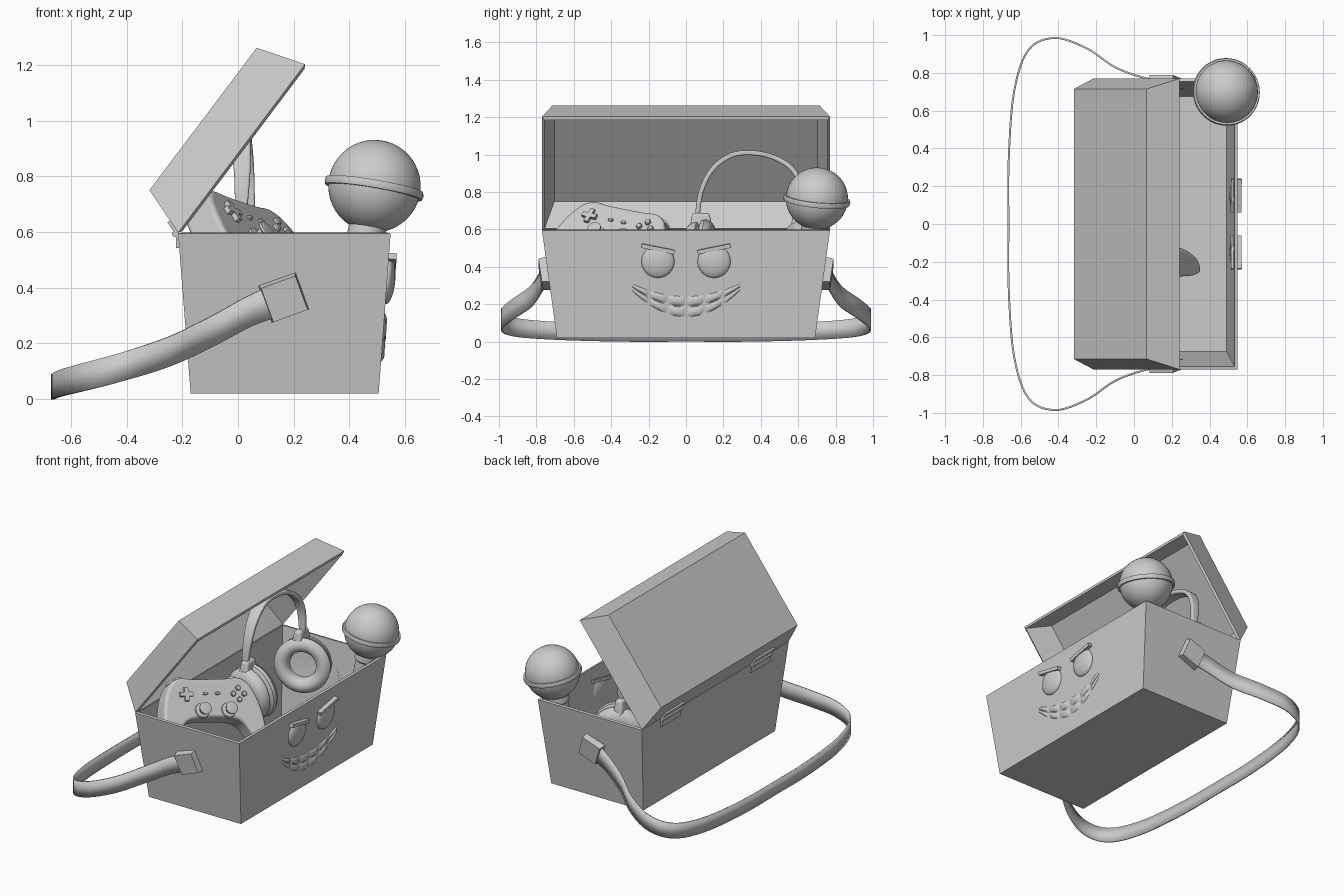
import bpy, bmesh, math
from mathutils import Matrix, Vector

cube = bpy.data.objects.get("Cube")
if cube:
    bpy.data.objects.remove(cube, do_unlink=True)

grey = bpy.data.materials.new("plain_grey")
grey.use_nodes = True
grey.diffuse_color = (0.6, 0.6, 0.6, 1)
grey.node_tree.nodes["Principled BSDF"].inputs["Base Color"].default_value = (0.6, 0.6, 0.6, 1)


def finish(name, bm, matrix=None, smooth=False, bevel=0, solid=0, offset=-1):
    bmesh.ops.recalc_face_normals(bm, faces=bm.faces)
    mesh = bpy.data.meshes.new(name)
    bm.to_mesh(mesh)
    bm.free()
    ob = bpy.data.objects.new(name, mesh)
    bpy.context.collection.objects.link(ob)
    mesh.materials.append(grey)
    if matrix:
        ob.matrix_world = matrix
    if solid:
        mod = ob.modifiers.new("thickness", 'SOLIDIFY')
        mod.thickness, mod.offset, mod.use_even_offset = solid, offset, True
    if bevel:
        mod = ob.modifiers.new("round", 'BEVEL')
        mod.width, mod.segments, mod.limit_method = bevel, 4, 'ANGLE'
        mod.angle_limit = math.radians(50)
    if smooth:
        bpy.ops.object.select_all(action='DESELECT')
        ob.select_set(True)
        bpy.context.view_layer.objects.active = ob
        bpy.ops.object.shade_smooth_by_angle(angle=math.radians(40))
    return ob


def tray(name, low, high, height, open_face, matrix):
    """Tapered open box; low and high are (x0, x1, half y)."""
    bm = bmesh.new()
    rings = [[bm.verts.new(p) for p in ((a, -h, z), (b, -h, z), (b, h, z), (a, h, z))]
             for (a, b, h), z in ((low, 0), (high, height))]
    for i in range(4):
        j = (i + 1) % 4
        bm.faces.new((rings[0][i], rings[0][j], rings[1][j], rings[1][i]))
    closed = bm.faces.new(rings[1 - open_face])
    if open_face:
        closed.normal_flip()
    # keep the outside pointing outward so the wall thickens inward
    bm.normal_update()
    ob = finish(name, bm, matrix, solid=0.016)
    return ob


def block(name, size, matrix, taper=1, bevel=0):
    bm = bmesh.new()
    bmesh.ops.create_cube(bm, size=1, matrix=Matrix.Diagonal((*size, 1)))
    for v in bm.verts:
        if v.co.z > 0:
            v.co.x *= taper
            v.co.y *= taper
    return finish(name, bm, matrix, smooth=bevel > 0, bevel=bevel)


def lathe(name, profile, matrix, steps=40):
    bm = bmesh.new()
    vs = [bm.verts.new((r, 0, z)) for r, z in profile]
    edges = [bm.edges.new(pair) for pair in zip(vs, vs[1:])]
    bmesh.ops.spin(bm, geom=vs + edges, cent=(0, 0, 0), axis=(0, 0, 1),
                   angle=math.tau, steps=steps)
    bmesh.ops.remove_doubles(bm, verts=bm.verts, dist=0.0002)
    return finish(name, bm, matrix, smooth=True)


def spline(points, steps=6, closed=False):
    pts = [Vector(p) for p in points]
    n, out = len(pts), []
    get = (lambda i: pts[i % n]) if closed else (lambda i: pts[max(0, min(n - 1, i))])
    for i in range(n if closed else n - 1):
        a, b, c, d = (get(i + k) for k in (-1, 0, 1, 2))
        for s in range(steps):
            t = s / steps
            out.append(0.5 * (2 * b + (c - a) * t + (2 * a - 5 * b + 4 * c - d) * t * t
                              + (3 * b - a - 3 * c + d) * t ** 3))
    return out if closed else out + [pts[-1]]


def ribbon(name, path, side, half_width, thickness, bevel=0):
    bm = bmesh.new()
    rows = []
    for i, p in enumerate(path):
        w = Vector(side) * half_width(i / (len(path) - 1))
        rows.append((bm.verts.new(p - w), bm.verts.new(p + w)))
    for a, b in zip(rows, rows[1:]):
        bm.faces.new((a[0], a[1], b[1], b[0]))
    return finish(name, bm, None, True, bevel, thickness, 0)


def aim(loc, axis):
    return Matrix.Translation(loc) @ Vector(axis).to_track_quat('Z', 'Y').to_matrix().to_4x4()


def place(x, y, z):
    return Matrix.Translation((x, y, z))


# box and open lid
tray("box", (-0.17, 0.505, 0.69), (-0.215, 0.548, 0.77), 0.575, 1, place(0, 0, 0.02))
lid_frame = place(-0.215, 0, 0.598) @ Matrix.Rotation(math.radians(-53), 4, 'Y')
tray("lid", (0, 0.757, 0.77), (0.06, 0.70, 0.715), 0.174, 0, lid_frame)

# hinges
for side, y in (("right", -0.47), ("left", 0.47)):
    block(side + "_hinge_lower", (0.012, 0.2, 0.045), place(-0.217, y, 0.565))
    block(side + "_hinge_upper", (0.012, 0.2, 0.045),
          lid_frame @ place(0.005, y, 0.03) @ Matrix.Rotation(0.33, 4, 'Y'))
    lathe(side + "_hinge_pin", [(0, -0.1), (0.012, -0.1), (0.012, 0.1), (0, 0.1)],
          aim((-0.225, y, 0.594), (0, 1, 0)), 12)

# strap and its end blocks
half = [(0.16, 0.755, 0.36), (0.05, 0.775, 0.32), (-0.1, 0.83, 0.24), (-0.25, 0.93, 0.17),
        (-0.42, 0.985, 0.115), (-0.56, 0.92, 0.078), (-0.635, 0.7, 0.058), (-0.663, 0.35, 0.046)]
loop = [(x, -y, z) for x, y, z in half] + [(-0.665, 0, 0.044)] + half[::-1]
ribbon("strap", spline(loop), (0, 0, 1), lambda t: 0.044 + 0.016 * abs(2 * t - 1), 0.01)
for side, s in (("right", -1), ("left", 1)):
    tilt = aim((0.165, s * 0.752, 0.363), (0, s, -0.139))
    spin = Matrix.Rotation(math.radians(-20), 4, 'Y')
    block(side + "_strap_block", (0.145, 0.145, 0.056),
          place(0.165, s * 0.752, 0.363) @ spin @ place(-0.165, -s * 0.752, -0.363) @ tilt, 0.9)

# face on the broad wall: x is outward, z runs up the wall
wall = place(0.505, 0, 0.02) @ Matrix.Rotation(math.atan(0.075), 4, 'Y')
for side, s in (("right", -1), ("left", 1)):
    bm = bmesh.new()
    bmesh.ops.create_uvsphere(bm, u_segments=32, v_segments=20, radius=0.088,
                              matrix=Matrix.Diagonal((0.33, 1, 1, 1)))
    cut = bmesh.ops.bisect_plane(bm, geom=bm.verts[:] + bm.edges[:] + bm.faces[:],
                                 plane_co=(0, 0, 0.06), plane_no=(0, -0.2 * s, 1), clear_outer=True)
    bmesh.ops.holes_fill(bm, edges=[e for e in bm.edges if e.is_boundary])
    finish(side + "_eye", bm, wall @ place(0, s * 0.15, 0.41), True)
    block(side + "_eyebrow", (0.056, 0.18, 0.022),
          wall @ place(0, s * 0.15, 0.478) @ Matrix.Rotation(0.2 * s, 4, 'X'))

# grin: two rows of softly bulging teeth
bm = bmesh.new()
N, COLS = 6, 6
for col in range(COLS):
    for row in range(2):
        grid = []
        for i in range(N + 1):
            t = 2 * (col + i / N) / COLS - 1
            low, high = 0.11 + 0.15 * t * t, 0.225 + 0.07 * t * t
            line = []
            for j in range(N + 1):
                bulge = math.sqrt(max(0, math.sin(math.pi * i / N) * math.sin(math.pi * j / N)))
                line.append(bm.verts.new((-0.003 + 0.014 * bulge, 0.295 * t,
                                          low + (high - low) * (row + j / N) / 2)))
            grid.append(line)
        for i in range(N):
            for j in range(N):
                bm.faces.new((grid[i][j], grid[i + 1][j], grid[i + 1][j + 1], grid[i][j + 1]))
finish("teeth", bm, wall, True)

# ball microphone leaning in the corner
mic = aim((0.49, 0.70, 0.765), (0.17, 0.1, 1))
arc = [(0.166 * math.cos(a), 0.166 * math.sin(a))
       for a in (math.radians(-66 + 156 * i / 20) for i in range(21))]
lathe("microphone", [(0, -0.66), (0.045, -0.66), (0.058, -0.2), (0.068, -0.19)] + arc, mic, 48)
lathe("microphone_ring", [(0.16, -0.022), (0.176, -0.022), (0.18, -0.008), (0.176, 0.006),
                          (0.16, 0.006), (0.16, -0.022)], mic, 48)

# headphones
arch = [(0.01, 0.06, 0.66), (0.015, 0.08, 0.8), (0.01, 0.14, 0.92), (0, 0.24, 0.995),
        (0, 0.35, 1.01), (0, 0.47, 0.985), (0.015, 0.57, 0.92), (0.03, 0.62, 0.81), (0.04, 0.62, 0.67)]
ribbon("headband", spline(arch), (1, 0, 0),
       lambda t: 0.02 + 0.022 * math.sin(math.pi * t), 0.026, 0.008)
cup = [(0, -0.07), (0.11, -0.07), (0.15, -0.055), (0.165, -0.03), (0.165, 0), (0.15, 0.005),
       (0.15, 0.012), (0.172, 0.025), (0.175, 0.045), (0.158, 0.07), (0.13, 0.078), (0.103, 0.07),
       (0.087, 0.05), (0.083, 0.015), (0, 0.01)]
for side, loc, axis in (("right", (0.04, 0.08, 0.475), (0.2, 0.97, 0.1)),
                        ("left", (0.05, 0.62, 0.465), (0.35, -0.9, 0.1))):
    lathe(side + "_ear_cup", cup, aim(loc, axis))
    block(side + "_cup_joint", (0.07, 0.13, 0.1), place(loc[0] - 0.02, loc[1], 0.638), 0.7, 0.015)

# game controller: local x along its width, y up its face, z out of its face
u = Vector((0.51, 0.84, -0.17)).normalized()
n = Vector((0.62, -0.45, 0.65))
n = (n - u * n.dot(u)).normalized()
pad = place(0.085, -0.39, 0.605) @ Matrix((u, n.cross(u), n)).transposed().to_4x4()
edge = [(0.1, 0.145), (0.2, 0.15), (0.27, 0.1), (0.32, -0.03), (0.335, -0.17), (0.3, -0.25),
        (0.25, -0.22), (0.19, -0.13), (0.1, -0.1)]
outline = spline([(x, y, 0) for x, y in edge] + [(-x, y, 0) for x, y in edge[::-1]], 4, True)
bm = bmesh.new()
face = bm.faces.new([bm.verts.new(p) for p in outline])
up = bmesh.ops.extrude_face_region(bm, geom=[face])
bmesh.ops.translate(bm, vec=(0, 0, -0.13), verts=[v for v in up["geom"] if isinstance(v, bmesh.types.BMVert)])
finish("controller_body", bm, pad, True, 0.035)
for side, s in (("left", -1), ("right", 1)):
    block("controller_" + side + "_trigger", (0.1, 0.06, 0.06),
          pad @ place(s * 0.2, 0.135, -0.07) @ Matrix.Rotation(-0.4 * s, 4, 'Z'), 0.85, 0.012)
for x, y in ((-0.075, -0.055), (0.1, -0.055)):
    lathe("controller_stick", [(0, -0.01), (0.05, -0.01), (0.045, 0.008), (0.024, 0.012), (0.024, 0.035),
                               (0.038, 0.042), (0.038, 0.052), (0.028, 0.056), (0, 0.05)],
          pad @ place(x, y, 0), 28)
for size in ((0.085, 0.026, 0.03), (0.026, 0.085, 0.03)):
    block("controller_cross_pad", size, pad @ place(-0.17, 0.045, 0.003))
dot = [(0, -0.01), (0.016, -0.01), (0.016, 0.01), (0.012, 0.014), (0, 0.014)]
for k in range(4):
    a = k * math.pi / 2
    lathe("controller_button", dot, pad @ place(0.18 + 0.036 * math.cos(a), 0.045 + 0.036 * math.sin(a), 0), 16)
for x in (-0.04, 0.04):
    lathe("controller_menu_button", dot, pad @ place(x, 0.05, -0.004) @ Matrix.Diagonal((1, 0.6, 1, 1)), 16)
